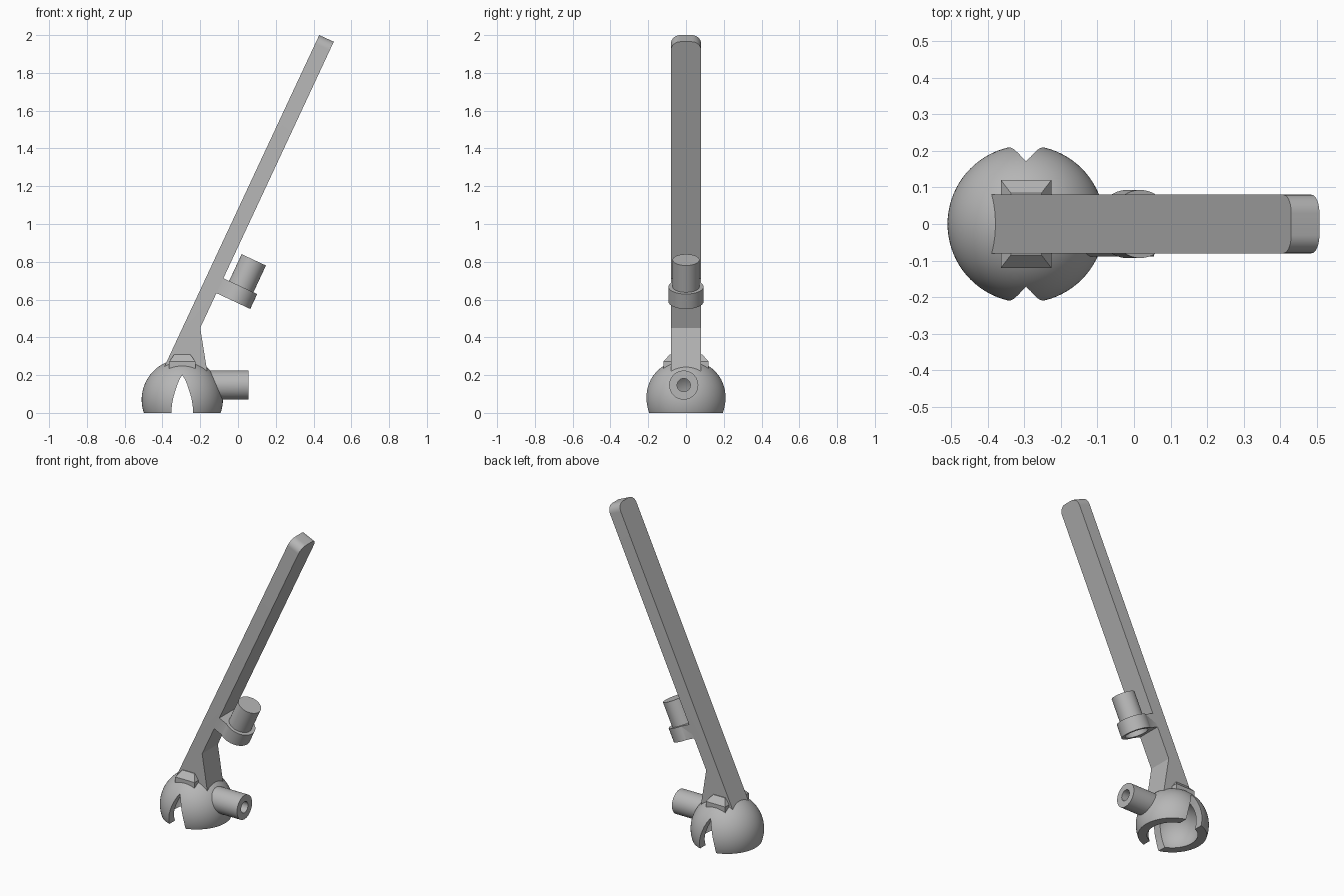
import bpy, bmesh, math
from mathutils import Vector, Matrix

if "Cube" in bpy.data.objects:
    bpy.data.objects.remove(bpy.data.objects["Cube"])

grey = bpy.data.materials.new("grey plastic")
grey.diffuse_color = (0.47, 0.47, 0.47, 1)
grey.use_nodes = True
grey.node_tree.nodes["Principled BSDF"].inputs["Base Color"].default_value = grey.diffuse_color

CENTRE = Vector((-0.295, 0, 0.07))            # centre of the dome
ALONG = Vector((0.423, 0, 0.906)).normalized()  # arm direction
ACROSS = Vector((ALONG.z, 0, -ALONG.x))         # out of the arm's lower face


def make(name, bm):
    bmesh.ops.recalc_face_normals(bm, faces=bm.faces)
    mesh = bpy.data.meshes.new(name)
    bm.to_mesh(mesh)
    bm.free()
    mesh.materials.append(grey)
    ob = bpy.data.objects.new(name, mesh)
    bpy.context.collection.objects.link(ob)
    return ob


def ball(name, r):
    bm = bmesh.new()
    bmesh.ops.create_uvsphere(bm, u_segments=80, v_segments=48, radius=r,
                              matrix=Matrix.Translation(CENTRE))
    return make(name, bm)


def tube(name, start, end, r):
    start, end = Vector(start), Vector(end)
    rot = (end - start).to_track_quat('Z', 'Y').to_matrix().to_4x4()
    bm = bmesh.new()
    bmesh.ops.create_cone(bm, cap_ends=True, segments=56, radius1=r, radius2=r,
                          depth=(end - start).length,
                          matrix=Matrix.Translation((start + end) / 2) @ rot)
    return make(name, bm)


def prism_bm(points, half):
    """Extrude an x-z outline to both sides of y = 0."""
    bm = bmesh.new()
    face = bm.faces.new([bm.verts.new((x, -half, z)) for x, z in points])
    new = bmesh.ops.extrude_face_region(bm, geom=[face])
    bmesh.ops.translate(bm, vec=(0, 2 * half, 0),
                        verts=[v for v in new["geom"] if isinstance(v, bmesh.types.BMVert)])
    return bm


def combine(ob, tool, operation='DIFFERENCE'):
    mod = ob.modifiers.new("cut", 'BOOLEAN')
    mod.object, mod.operation, mod.solver = tool, operation, 'EXACT'
    bpy.context.view_layer.update()
    graph = bpy.context.evaluated_depsgraph_get()
    mesh = bpy.data.meshes.new_from_object(ob.evaluated_get(graph))
    ob.modifiers.clear()
    ob.data = mesh


# Cutters
hollow = ball("hollow_cutter", 0.165)
trim = ball("trim_cutter", 0.172)
floor = make("floor_cutter", prism_bm([(-1, -0.5), (1, -0.5), (1, 0), (-1, 0)], 0.5))
half_slot = [(0.058, -0.02), (0.058, 0.0), (0.055, 0.04), (0.049, 0.075),
             (0.039, 0.11), (0.026, 0.15), (0.013, 0.18)]
slot_pts = ([(CENTRE.x + x, z) for x, z in half_slot] + [(CENTRE.x, 0.2)]
            + [(CENTRE.x - x, z) for x, z in reversed(half_slot)])
slot = make("slot_cutter", prism_bm(slot_pts, 0.4))
bore = tube("bore_cutter", (-0.24, -0.012, 0.147), (0.2, -0.012, 0.147), 0.035)

# Hollow dome with an arched slot front and back
dome = ball("dome", 0.215)
for c in (floor, hollow, slot, bore):
    combine(dome, c)

# Side nozzle
nozzle = tube("nozzle", (-0.22, -0.012, 0.147), (0.055, -0.012, 0.147), 0.077)
combine(nozzle, trim)
combine(nozzle, bore)

# Slanted arm with its widened foot and rounded tip corners
bm = prism_bm([(-0.406, 0.21), (-0.16, 0.2), (-0.2, 0.45),
               (0.507, 1.965), (0.43, 2.0)], 0.08)
tips = [e for e in bm.edges if all(v.co.z > 1.9 for v in e.verts)
        and abs(e.verts[0].co.y - e.verts[1].co.y) < 0.01]
bmesh.ops.bevel(bm, geom=tips, offset=0.05, segments=10, profile=0.5, affect='EDGES')
arm = make("arm", bm)
combine(arm, trim)

# Ring on a short lug
mid = Vector((-0.001, 0, 0.629))
ring = tube("ring", mid - ALONG * 0.0435, mid + ALONG * 0.0435, 0.093)
corners = [mid + ACROSS * a + ALONG * b for a, b in
           ((-0.125, -0.0435), (-0.04, -0.0435), (-0.04, 0.0435), (-0.125, 0.0435))]
lug = make("lug", prism_bm([(c.x, c.z) for c in corners], 0.08))
combine(ring, lug, 'UNION')
ring_hole = tube("ring_hole_cutter", mid - ALONG * 0.2, mid + ALONG * 0.2, 0.071)
combine(ring, ring_hole)

# Flared saddle where the arm meets the dome
bm = bmesh.new()
levels = [[bm.verts.new((CENTRE.x + sx * w, sy * d, z))
           for sx, sy in ((-1, -1), (1, -1), (1, 1), (-1, 1))]
          for w, d, z in ((0.069, 0.12, 0.215), (0.069, 0.12, 0.272), (0.042, 0.085, 0.31))]
bm.faces.new(levels[0])
bm.faces.new(levels[-1])
for low, high in zip(levels, levels[1:]):
    for i in range(4):
        j = (i + 1) % 4
        bm.faces.new((low[i], low[j], high[j], high[i]))
saddle = make("saddle", bm)
combine(saddle, trim)

for helper in (hollow, trim, floor, slot, bore, lug, ring_hole):
    bpy.data.objects.remove(helper)

# Smooth curved surfaces, keep hard edges
for ob in (dome, nozzle, arm, ring, saddle):
    bpy.ops.object.select_all(action='DESELECT')
    ob.select_set(True)
    bpy.context.view_layer.objects.active = ob
    bpy.ops.object.shade_smooth_by_angle(angle=math.radians(30))
